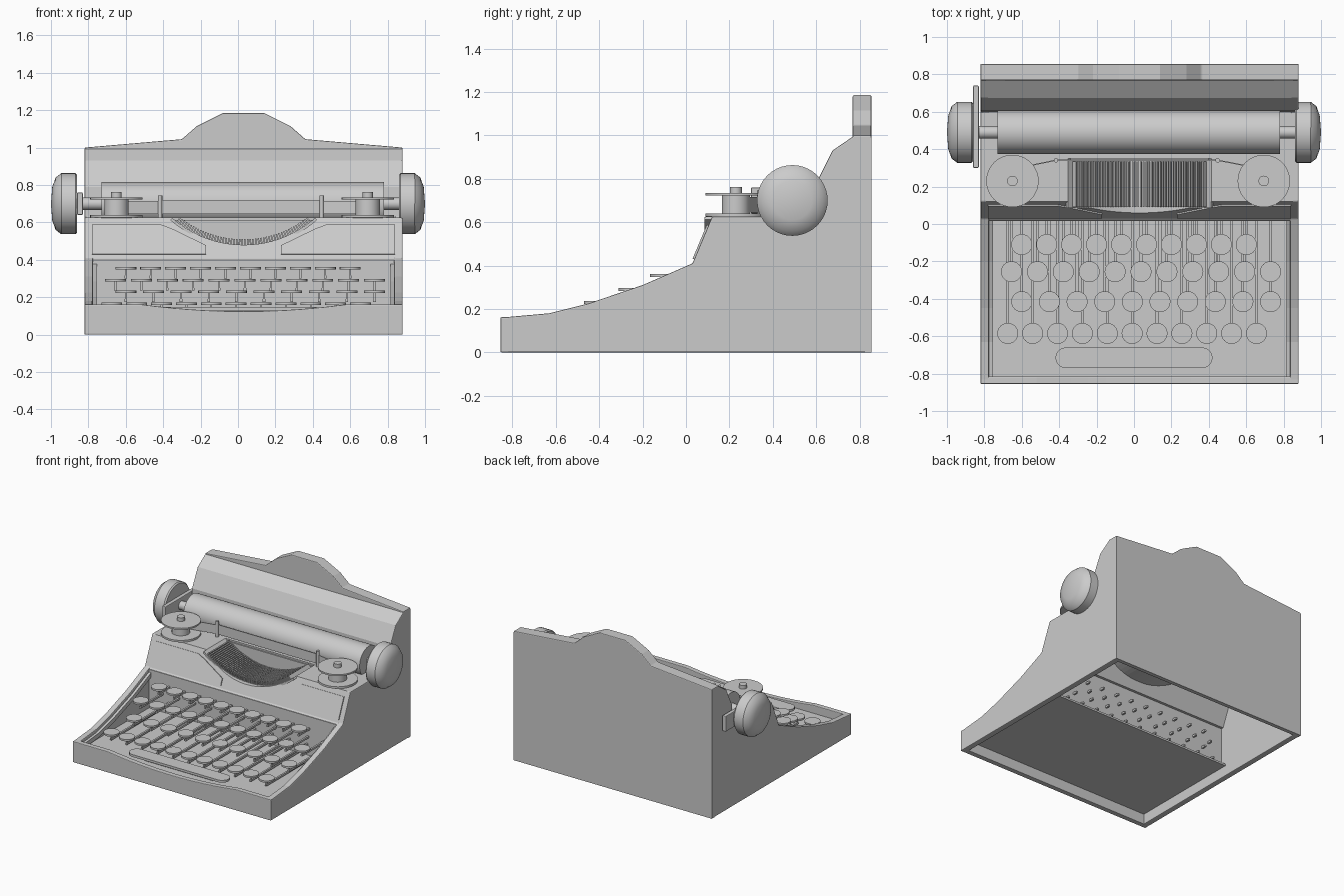
import bpy, bmesh, math
from mathutils import Matrix, Vector

old = bpy.data.objects.get("Cube")
if old:
    bpy.data.objects.remove(old, do_unlink=True)

grey = bpy.data.materials.new("body_grey")
grey.use_nodes = True
COLOUR = (0.6, 0.6, 0.6, 1)
grey.diffuse_color = COLOUR
grey.node_tree.nodes["Principled BSDF"].inputs["Base Color"].default_value = COLOUR

MID = 0.03            # middle of the body in x
LEFT, RIGHT = -0.82, 0.88
WALL = 0.045


def finish(name, bm, smooth=False, bevel=0):
    bmesh.ops.recalc_face_normals(bm, faces=bm.faces)
    mesh = bpy.data.meshes.new(name)
    bm.to_mesh(mesh)
    bm.free()
    mesh.materials.append(grey)
    ob = bpy.data.objects.new(name, mesh)
    bpy.context.collection.objects.link(ob)
    if smooth:
        bpy.ops.object.select_all(action='DESELECT')
        ob.select_set(True)
        bpy.context.view_layer.objects.active = ob
        bpy.ops.object.shade_smooth_by_angle(angle=math.radians(35))
    if bevel:
        mod = ob.modifiers.new("soft_edges", 'BEVEL')
        mod.width, mod.segments = bevel, 2
    return ob


def prism(name, pts, axis, a, b, **kw):
    """Extrude a 2D outline along one axis from a to b."""
    place = {'x': lambda p: (a, p[0], p[1]), 'y': lambda p: (p[0], a, p[1]),
             'z': lambda p: (p[0], p[1], a)}[axis]
    bm = bmesh.new()
    face = bm.faces.new([bm.verts.new(place(p)) for p in pts])
    new = bmesh.ops.extrude_face_region(bm, geom=[face])["geom"]
    shift = Vector([b - a if c == axis else 0 for c in "xyz"])
    bmesh.ops.translate(bm, vec=shift, verts=[v for v in new if isinstance(v, bmesh.types.BMVert)])
    return finish(name, bm, **kw)


def add_box(bm, lo, hi, turn=Matrix()):
    lo, hi = Vector(lo), Vector(hi)
    m = turn @ Matrix.Translation((lo + hi) / 2) @ Matrix.Diagonal((*(hi - lo), 1))
    bmesh.ops.create_cube(bm, size=1, matrix=m)


def box(name, lo, hi, **kw):
    bm = bmesh.new()
    add_box(bm, lo, hi)
    return finish(name, bm, **kw)


def lathe(name, profile, place, steps=32):
    """Spin a (radius, height) profile round z, then place it."""
    bm = bmesh.new()
    vs = [bm.verts.new((r, 0, h)) for r, h in profile]
    edges = [bm.edges.new(pair) for pair in zip(vs, vs[1:])]
    bmesh.ops.spin(bm, geom=vs + edges, cent=(0, 0, 0), axis=(0, 0, 1),
                   angle=math.tau, steps=steps)
    bmesh.ops.remove_doubles(bm, verts=bm.verts, dist=0.0005)
    bmesh.ops.transform(bm, matrix=place, verts=bm.verts)
    return finish(name, bm, smooth=True)


def disc_profile(r, a, b):
    return [(0, a), (r, a), (r, b), (0, b)]


# Side walls following the stepped outline
slope = [(-0.855, 0.16), (-0.63, 0.18), (-0.45, 0.225), (-0.2, 0.31), (0.03, 0.41)]
upper = [(0.12, 0.625), (0.6, 0.625), (0.605, 0.79), (0.625, 0.83), (0.675, 0.93), (0.77, 0.995)]
outline = [(-0.855, 0)] + slope + upper + [(0.855, 0.995), (0.855, 0)]
prism("right_side_wall", outline, 'x', LEFT, LEFT + WALL, bevel=0.006)
prism("left_side_wall", outline, 'x', RIGHT - WALL, RIGHT, bevel=0.006)
ledge = [(y, z - 0.025) for y, z in slope] + [(y, z - 0.06) for y, z in reversed(slope)]
prism("right_tray_ledge", ledge, 'x', LEFT + WALL, LEFT + WALL + 0.02)
prism("left_tray_ledge", ledge, 'x', RIGHT - WALL - 0.02, RIGHT - WALL)

# Front wall with its dipped top edge
dip = [(MID + 0.55 * t, 0.125 + 0.037 * t * t) for t in [i / 6 for i in range(6, -7, -1)]]
prism("front_wall", [(LEFT, 0), (RIGHT, 0), (RIGHT, 0.162)] + dip + [(LEFT, 0.162)],
      'y', -0.855, -0.815, bevel=0.005)

# Key tray
IN_L, IN_R = LEFT + 0.03, RIGHT - 0.03
box("tray_floor", (IN_L, -0.83, 0.08), (IN_R, 0.03, 0.1))
box("tray_back", (IN_L, 0.015, 0.08), (IN_R, 0.035, 0.4))
box("lever_rail", (IN_L, 0.035, 0.08), (IN_R, 0.08, 0.095))

# Front panel, deck and paper rest as one bent sheet
sheet = [(0.02, 0.4)] + [(0.03, 0.41)] + upper + [(0.79, 0.975), (0.7, 0.92), (0.645, 0.81),
         (0.625, 0.6), (0.14, 0.6), (0.055, 0.4)]
cover = prism("top_cover", sheet, 'x', IN_L, IN_R)

# Type basket: an arc cut through the cover
R, ARC_Z, HALF = 0.58, 1.06, 0.72
TURN_Y = Matrix.Rotation(math.radians(90), 4, 'X')
cutter = lathe("basket_cutter", disc_profile(R, -0.35, 0.05),
               Matrix.Translation((MID, 0, ARC_Z)) @ TURN_Y, 96)
cutter.hide_render = True
cutter.hide_viewport = True
cutter.display_type = 'WIRE'
cut = cover.modifiers.new("basket_opening", 'BOOLEAN')
cut.operation, cut.object, cut.solver = 'DIFFERENCE', cutter, 'EXACT'


def arc(radius, n=24):
    angles = [HALF * (2 * i / n - 1) for i in range(n + 1)]
    return [(MID + radius * math.sin(a), ARC_Z - radius * math.cos(a)) for a in angles]


prism("basket_bowl", arc(R + 0.015) + arc(R)[::-1], 'y', 0.085, 0.35)
prism("basket_back", arc(R + 0.015), 'y', 0.34, 0.355)
bm = bmesh.new()
BARS = 52
for i in range(BARS):
    a = 0.66 * (2 * i / (BARS - 1) - 1)
    turn = Matrix.Translation((MID, 0, ARC_Z)) @ Matrix.Rotation(-a, 4, 'Y')
    add_box(bm, (-0.004, 0.09, -R), (0.004, 0.335, -R + 0.03), turn)
finish("type_bars", bm)

# Raised panels on the front, lying on its slope
panel = [(0.2, 0.02), (0.81, 0.02), (0.81, 0.19), (0.44, 0.19), (0.38, 0.165), (0.2, 0.07)]
lean = math.atan2(0.09, 0.215)
for s, side in ((-1, "right"), (1, "left")):
    ob = prism(side + "_front_panel", [(s * x, z) for x, z in panel], 'y', -0.008, 0.005)
    ob.matrix_world = Matrix.Translation((MID, 0.03, 0.41)) @ Matrix.Rotation(-lean, 4, 'X')

# Back wall and arched crest
box("back_wall", (LEFT, 0.825, 0), (RIGHT, 0.855, 0.99))
half = [(0.85, 1.0), (0.33, 1.045), (0.25, 1.115), (0.11, 1.185)]
crest = [(MID + x, z) for x, z in half] + [(MID - x, z) for x, z in reversed(half)]
prism("back_crest", [(LEFT, 0.96), (RIGHT, 0.96)] + crest, 'y', 0.768, 0.855, bevel=0.006)

# Roller, axle and end knobs
AXIS_Y, AXIS_Z = 0.49, 0.7
along_x = Matrix.Translation((0, AXIS_Y, AXIS_Z)) @ Matrix.Rotation(math.radians(90), 4, 'Y')
lathe("roller", disc_profile(0.115, -0.73, 0.78), along_x, 48)
lathe("axle", disc_profile(0.033, -0.88, 0.88), along_x)
knob = [(0, 0.86), (0.155, 0.86), (0.163, 0.87), (0.163, 0.945), (0.14, 0.975),
        (0.09, 0.993), (0, 1.0)]
for s, side in ((-1, "right"), (1, "left")):
    lathe(side + "_knob", [(r, s * h) for r, h in knob], along_x, 40)
box("carriage_lever", (-0.86, 0.3, 0.64), (-0.83, 0.74, 0.76), bevel=0.005)

# Ribbon spools, guide posts and ribbon
for s, side in ((-1, "right"), (1, "left")):
    x = 0.022 + s * 0.672
    spool = [(0, 0.62), (0.14, 0.625), (0.14, 0.64), (0.065, 0.64), (0.065, 0.722),
             (0.14, 0.722), (0.14, 0.734), (0.028, 0.734), (0.028, 0.762), (0, 0.762)]
    lathe(side + "_spool", spool, Matrix.Translation((x, 0.23, 0)), 40)
    post = 0.015 + s * 0.432
    lathe(side + "_ribbon_post", disc_profile(0.012, 0.6, 0.745),
          Matrix.Translation((post, 0.34, 0)), 12)
    prism(side + "_ribbon_end", [(x, 0.29), (post, 0.338), (post, 0.344), (x, 0.296)],
          'z', 0.645, 0.715)
box("ribbon", (-0.42, 0.338, 0.645), (0.447, 0.344, 0.72))

# Keys on stems and levers: (count, first x, last x, y, z)
rows = [(10, -0.6, 0.6, -0.11, 0.355), (11, -0.655, 0.73, -0.255, 0.29),
        (10, -0.6, 0.73, -0.415, 0.23), (11, -0.675, 0.655, -0.585, 0.165)]
levers = bmesh.new()
for r, (count, first, last, y, z) in enumerate(rows, 1):
    for i in range(count):
        x = first + (last - first) * i / (count - 1)
        lathe(f"key_{r}_{i + 1}", disc_profile(0.056, z - 0.007, z + 0.007),
              Matrix.Translation((x, y, 0)), 24)
        add_box(levers, (x - 0.005, y - 0.005, z - 0.05), (x + 0.005, y + 0.005, z))
        add_box(levers, (x - 0.007, y - 0.01, z - 0.055), (x + 0.007, 0.07, z - 0.04))
finish("key_levers", levers)

# Space bar with round ends
ends = [(s * 0.365 + 0.055 * math.sin(a), -0.715 - s * 0.0 + 0.055 * math.cos(a))
        for s, start in ((1, 0), (-1, math.pi))
        for a in [start + math.pi * i / 10 for i in range(11)]]
prism("space_bar", ends, 'z', 0.13, 0.148)
box("space_bar_stem", (-0.3, -0.72, 0.1), (0.3, -0.71, 0.132))
